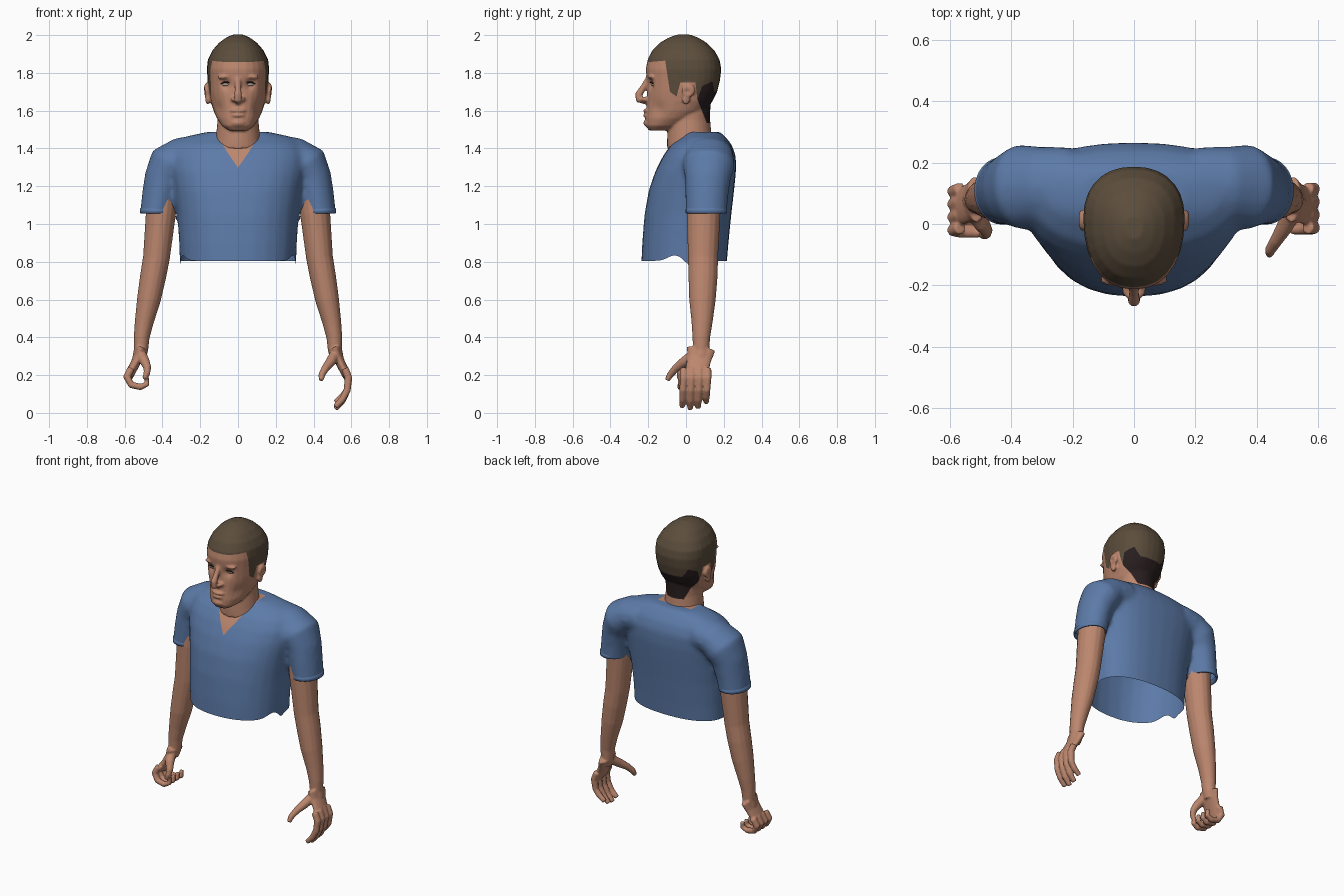
import bpy, bmesh
from math import cos, sin, pi, exp, copysign
from mathutils import Vector, Matrix

if "Cube" in bpy.data.objects:
    bpy.data.objects.remove(bpy.data.objects["Cube"], do_unlink=True)


def material(name, rgb):
    m = bpy.data.materials.new(name)
    m.use_nodes = True
    m.diffuse_color = (*rgb, 1)
    m.node_tree.nodes["Principled BSDF"].inputs["Base Color"].default_value = (*rgb, 1)
    return m


SKIN = material("skin", (.50, .24, .155))
SHIRT = material("blue_cloth", (.107, .195, .39))
HAIR = material("brown_hair", (.105, .074, .045))
NAPE = material("dark_nape_hair", (.022, .013, .014))
WHITE = material("eye_white", (.38, .30, .26))
DARK = material("dark_iris", (.03, .02, .017))
SIDES = 28


def loft(bm, rings):
    """Skin a list of rings and cap both ends."""
    loops = [[bm.verts.new(p) for p in ring] for ring in rings]
    count = len(loops[0])
    for a, b in zip(loops, loops[1:]):
        for i in range(count):
            j = (i + 1) % count
            bm.faces.new((a[i], a[j], b[j], b[i]))
    bm.faces.new(loops[0][::-1])
    bm.faces.new(loops[-1])


def stack(bm, rows, power):
    """Loft horizontal rounded sections: z, half width, front, widest y, back."""
    rings = []
    for z, rx, front, mid, back in rows:
        ring = []
        for k in range(SIDES):
            c, s = cos(2 * pi * k / SIDES), sin(2 * pi * k / SIDES)
            x = copysign(abs(c) ** (2 / power), c) * rx
            y = copysign(abs(s) ** (2 / power), s)
            ring.append((x, mid + y * (back - mid if y > 0 else mid - front), z))
        rings.append(ring)
    loft(bm, rings)


def tube(bm, path, radii, wide=1.0, side=1):
    """Loft round sections along a path; wide stretches them in depth."""
    pts = [Vector((p[0] * side, p[1], p[2])) for p in path]
    rings = []
    for i, p in enumerate(pts):
        t = (pts[min(i + 1, len(pts) - 1)] - pts[max(i - 1, 0)]).normalized()
        u = t.cross(Vector((0, 1, 0))).normalized()
        v = u.cross(t)
        rings.append([p + (u * cos(a) + v * sin(a) * wide) * radii[i]
                      for a in (2 * pi * k / 16 for k in range(16))])
    loft(bm, rings)


def ball(bm, centre, size):
    bmesh.ops.create_uvsphere(bm, u_segments=20, v_segments=12, radius=1,
                              matrix=Matrix.Translation(centre) @ Matrix.Diagonal((*size, 1)))


def finish(bm, name, mats, voxel=0, smooth=0):
    """Make an object, optionally fusing its volumes into one smooth skin."""
    bmesh.ops.recalc_face_normals(bm, faces=bm.faces)
    for f in bm.faces:
        f.smooth = True
    me = bpy.data.meshes.new(name)
    bm.to_mesh(me)
    bm.free()
    ob = bpy.data.objects.new(name, me)
    bpy.context.scene.collection.objects.link(ob)
    if voxel:
        mod = ob.modifiers.new("fuse", 'REMESH')
        mod.mode, mod.voxel_size, mod.use_smooth_shade = 'VOXEL', voxel, True
        mod = ob.modifiers.new("relax", 'SMOOTH')
        mod.factor, mod.iterations = .5, smooth
        bpy.context.view_layer.update()
        fused = bpy.data.meshes.new_from_object(ob.evaluated_get(bpy.context.evaluated_depsgraph_get()))
        ob.modifiers.clear()
        ob.data = fused
    ob.data.materials.clear()
    for m in mats:
        ob.data.materials.append(m)
    return ob


def slice_mesh(bm, point, normal, clear=False):
    bmesh.ops.bisect_plane(bm, geom=bm.verts[:] + bm.edges[:] + bm.faces[:], dist=1e-5,
                           plane_co=point, plane_no=normal, clear_inner=clear)


def inside(a, b, poly):
    hit = False
    for (p, q), (r, s) in zip(poly, poly[1:] + poly[:1]):
        if (q > b) != (s > b) and a < (r - p) * (b - q) / (s - q) + p:
            hit = not hit
    return hit


def paint(bm, axis, poly, index, rule=lambda c: True):
    """Cut a polygon outline through the mesh and colour the faces within it."""
    for (p, q), (r, s) in zip(poly, poly[1:] + poly[:1]):
        point, normal = Vector((0, 0, q)), Vector((0, 0, r - p))
        point[axis], normal[axis] = p, q - s
        slice_mesh(bm, point, normal)
    for f in bm.faces:
        c = f.calc_center_median()
        if rule(c) and inside(c[axis], c.z, poly):
            f.material_index = index


def push(bm, centre, radius, offset):
    """Soft sculpting stroke."""
    for v in bm.verts:
        w = exp(-((v.co - Vector(centre)).length / radius) ** 2)
        if w > .01:
            v.co += Vector(offset) * w


# Shirt: torso and both sleeves fused, then opened at hem and cuffs
bm = bmesh.new()
stack(bm, [(.72, .305, -.24, .05, .21), (.9, .312, -.232, .05, .225), (1.05, .322, -.22, .06, .24),
           (1.18, .34, -.197, .07, .255), (1.28, .36, -.162, .08, .265), (1.36, .37, -.122, .1, .264),
           (1.42, .345, -.08, .11, .242), (1.46, .29, -.02, .115, .21), (1.488, .16, .0, .11, .18)], 2.3)
for s in (1, -1):
    tube(bm, [(.2, .13, 1.37), (.3, .125, 1.355), (.365, .12, 1.315), (.397, .115, 1.24), (.415, .11, 1.15),
              (.429, .108, 1.06), (.436, .108, 1.0)], [.1, .105, .115, .1, .094, .09, .09], 1.22, s)
shirt = finish(bm, "shirt", [SHIRT, SKIN], .014, 9)
bm = bmesh.new()
bm.from_mesh(shirt.data)
slice_mesh(bm, (0, 0, .805), (0, 0, 1), True)
slice_mesh(bm, (0, 0, 1.06), (0, 0, 1))
cuffs = [f for f in bm.faces if f.calc_center_median().z < 1.06 and abs(f.calc_center_median().x) > .328]
bmesh.ops.delete(bm, geom=cuffs, context='FACES')
for v in bm.verts:  # uneven hem
    lift = .03 * exp(-((v.co.y + .06) / .05) ** 2) - .02 * exp(-((v.co.y - .01) / .025) ** 2)
    v.co.z += lift * max(0, (.9 - v.co.z) / .1)
paint(bm, 0, [(0, 1.298), (.06, 1.385), (.12, 1.485), (.12, 1.6), (-.12, 1.6), (-.12, 1.485), (-.06, 1.385)],
      1, lambda c: c.y < .12)
bm.to_mesh(shirt.data)
bm.free()

# Cuff hems
bm = bmesh.new()
for s in (1, -1):
    rim = [[(s * (.43 + r * cos(a)), .108 + 1.22 * r * sin(a), z) for a in (2 * pi * k / 32 for k in range(32))]
           for r, z in ((.084, 1.085), (.09, 1.078), (.09, 1.058), (.082, 1.055), (.078, 1.085))]
    loops = [[bm.verts.new(p) for p in ring] for ring in rim]
    for a, b in zip(loops, loops[1:]):
        for i in range(32):
            bm.faces.new((a[i - 1], a[i], b[i], b[i - 1]))
finish(bm, "cuff_hems", [SHIRT])

# Head and neck
bm = bmesh.new()
stack(bm, [(1.495, .05, -.195, -.15, -.08), (1.52, .085, -.215, -.12, -.01), (1.56, .112, -.215, -.07, .05),
           (1.6, .13, -.21, -.03, .105), (1.65, .145, -.207, 0, .14), (1.7, .155, -.205, .01, .165),
           (1.76, .161, -.208, .02, .18), (1.82, .165, -.213, .02, .187), (1.87, .16, -.203, .02, .178),
           (1.92, .135, -.178, .01, .15), (1.96, .1, -.138, 0, .108), (1.985, .066, -.095, -.01, .068),
           (2.002, .03, -.05, -.01, .025)], 2.25)
stack(bm, [(1.40, .128, -.1, .02, .14), (1.45, .118, -.1, .02, .137), (1.55, .108, -.095, .02, .128),
           (1.68, .11, -.06, .03, .13)], 2)
tube(bm, [(0, -.195, 1.775), (0, -.222, 1.73), (0, -.25, 1.685), (0, -.25, 1.66), (0, -.215, 1.648)],
     [.016, .016, .02, .02, .015])
ball(bm, (0, -.205, 1.6), (.044, .023, .01))
ball(bm, (0, -.203, 1.575), (.038, .025, .011))
ball(bm, (0, -.19, 1.535), (.045, .036, .026))
for s in (1, -1):
    ball(bm, (s * .023, -.215, 1.66), (.015, .024, .014))
    ball(bm, (s * .062, -.18, 1.778), (.048, .024, .013))
    ball(bm, (s * .168, .012, 1.708), (.014, .036, .038))
    ball(bm, (s * .16, .0, 1.665), (.014, .022, .034))
head = finish(bm, "head", [SKIN, HAIR, NAPE], .007, 3)
bm = bmesh.new()
bm.from_mesh(head.data)
for s in (1, -1):
    push(bm, (s * .062, -.195, 1.738), .027, (0, .02, 0))
    push(bm, (s * .105, -.15, 1.61), .04, (-s * .008, .004, 0))
    push(bm, (s * .185, .005, 1.70), .016, (-s * .01, 0, 0))
paint(bm, 1, [(-.4, 1.85), (-.2, 1.857), (-.11, 1.865), (-.085, 1.70), (-.05, 1.675), (-.03, 1.75), (.05, 1.75),
              (.06, 1.66), (.11, 1.535), (.4, 1.535), (.4, 2.1), (-.4, 2.1)], 1)
paint(bm, 1, [(.06, 1.66), (.085, 1.73), (.14, 1.755), (.15, 1.70), (.4, 1.69), (.4, 1.535), (.11, 1.535)], 2)
bm.to_mesh(head.data)
bm.free()

# Eyes with a dark iris and lash line
for s, label in ((1, "left"), (-1, "right")):
    bm = bmesh.new()
    ball(bm, (s * .062, -.163, 1.738), (.026, .021, .0105))
    slice_mesh(bm, (s * .062 - .009, 0, 0), (1, 0, 0))
    slice_mesh(bm, (s * .062 + .009, 0, 0), (1, 0, 0))
    for f in bm.faces:
        f.material_index = int(abs(f.calc_center_median().x - s * .062) < .009)
    finish(bm, label + "_eye", [WHITE, DARK])
    bm = bmesh.new()
    tube(bm, [(.033, -.181, 1.742), (.05, -.187, 1.75), (.075, -.185, 1.75), (.092, -.174, 1.742)],
         [.002, .0035, .0035, .002], 1, s)
    finish(bm, label + "_lashes", [DARK])

# Arms, each fused with its own hand: open on the left, curled on the right
for s, label in ((1, "left"), (-1, "right")):
    bm = bmesh.new()
    tube(bm, [(.39, .1, 1.26), (.408, .093, 1.06), (.432, .09, .82), (.45, .09, .72), (.472, .087, .6), (.497, .085, .48),
              (.51, .081, .4), (.514, .08, .33), (.525, .078, .29)],
         [.08, .08, .071, .069, .063, .05, .042, .038, .035], 1.12, s)
    tube(bm, [(.513, .08, .34), (.53, .072, .29), (.555, .06, .24), (.575, .05, .195)], [.031, .026, .025, .022], 2.5, s)
    for i, drop in enumerate((.012, 0, .008, .035)):
        y = -.012 + i * .042
        if s > 0:
            bend = [(.565, y, .235), (.585, y, .185), (.578, y - .004, .12), (.553, y - .006, .065 + drop * .6),
                    (.515, y - .008, .02 + drop)]
        else:
            bend = [(.565, y, .235), (.588, y - .008, .19), (.565, y - .014, .148), (.515, y - .016, .137),
                    (.482, y - .012, .152), (.484, y - .008, .188)]
        tube(bm, bend, [.021, .021, .019, .018, .015, .013], 1, s)
    if s > 0:
        thumb = [(.515, .045, .31), (.49, -.01, .27), (.462, -.055, .235), (.443, -.085, .2), (.44, -.1, .172)]
    else:
        thumb = [(.515, .045, .31), (.495, .0, .275), (.48, -.022, .24), (.482, -.032, .21), (.495, -.036, .18)]
    tube(bm, thumb, [.03, .027, .021, .018, .013], 1, s)
    finish(bm, label + "_arm", [SKIN], .006, 4)
